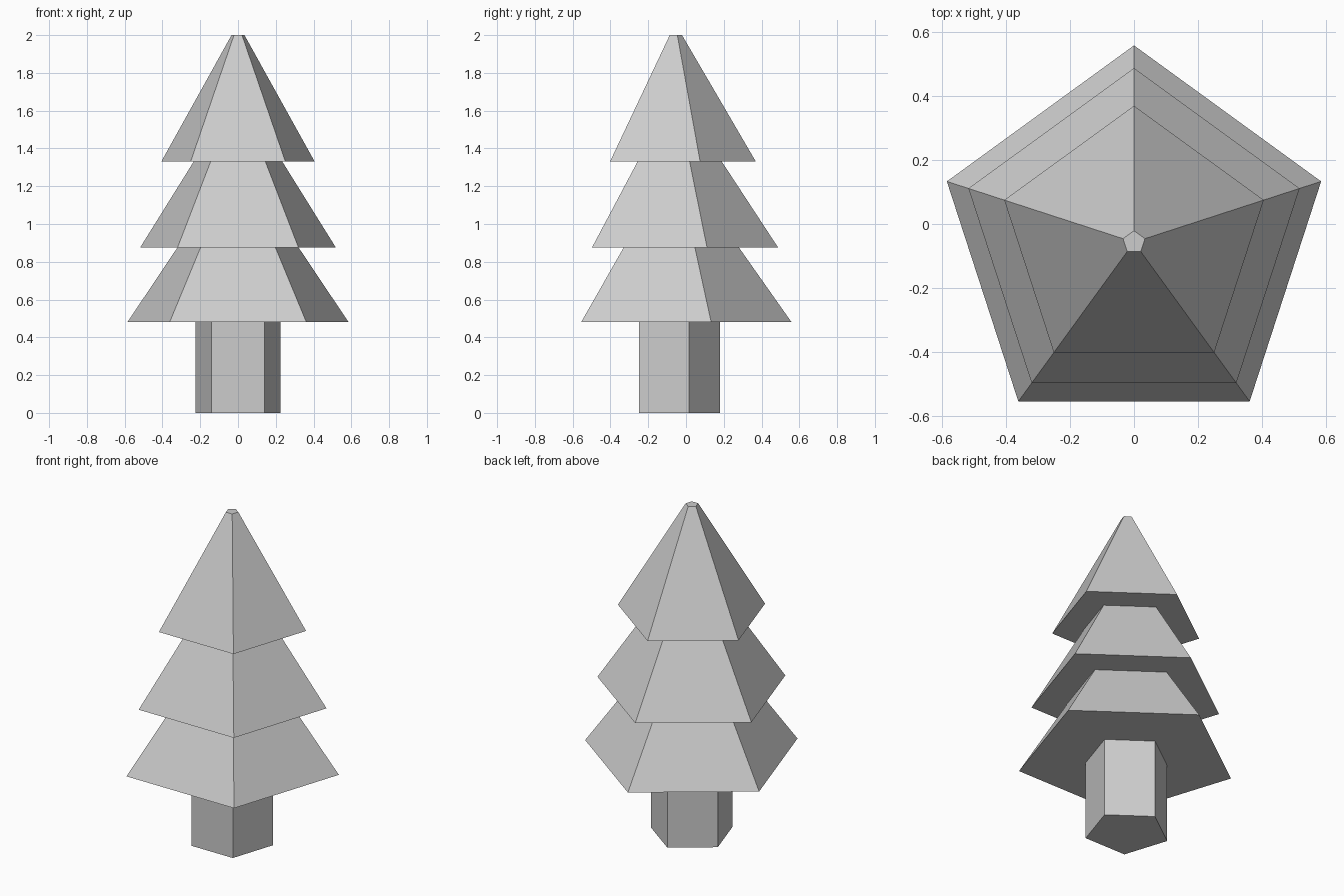
import bpy
import bmesh
from math import sin, cos, tau

cube = bpy.data.objects.get("Cube")
if cube:
    bpy.data.objects.remove(cube, do_unlink=True)

SIDES = 5
CENTRE_Y = -0.057

# Single plain grey
grey = bpy.data.materials.new("plain_grey")
grey.use_nodes = True
colour = (0.604, 0.604, 0.604, 1.0)
grey.diffuse_color = colour
grey.node_tree.nodes["Principled BSDF"].inputs["Base Color"].default_value = colour


def frustum(name, z_low, r_low, z_high, r_high):
    """Five-sided tapered block with a corner towards the back."""
    bm = bmesh.new()
    rings = []
    for z, r in ((z_low, r_low), (z_high, r_high)):
        angles = [tau * i / SIDES for i in range(SIDES)]
        rings.append([bm.verts.new((r * sin(a), r * cos(a), z)) for a in angles])
    low, high = rings
    bm.faces.new(low)
    bm.faces.new(high)
    for i in range(SIDES):
        j = (i + 1) % SIDES
        bm.faces.new((low[i], low[j], high[j], high[i]))
    bmesh.ops.recalc_face_normals(bm, faces=bm.faces)
    mesh = bpy.data.meshes.new(name)
    bm.to_mesh(mesh)
    bm.free()
    mesh.materials.append(grey)
    obj = bpy.data.objects.new(name, mesh)
    obj.location.y = CENTRE_Y
    bpy.context.collection.objects.link(obj)


# Trunk, tucked slightly into the lowest tier
frustum("trunk", 0.0, 0.237, 0.50, 0.237)

# Foliage tiers; the lower two run a little way into the tier above
frustum("lower_foliage", 0.48, 0.616, 0.89, 0.327)
frustum("middle_foliage", 0.875, 0.545, 1.345, 0.237)
frustum("top_foliage", 1.33, 0.427, 2.0, 0.036)
